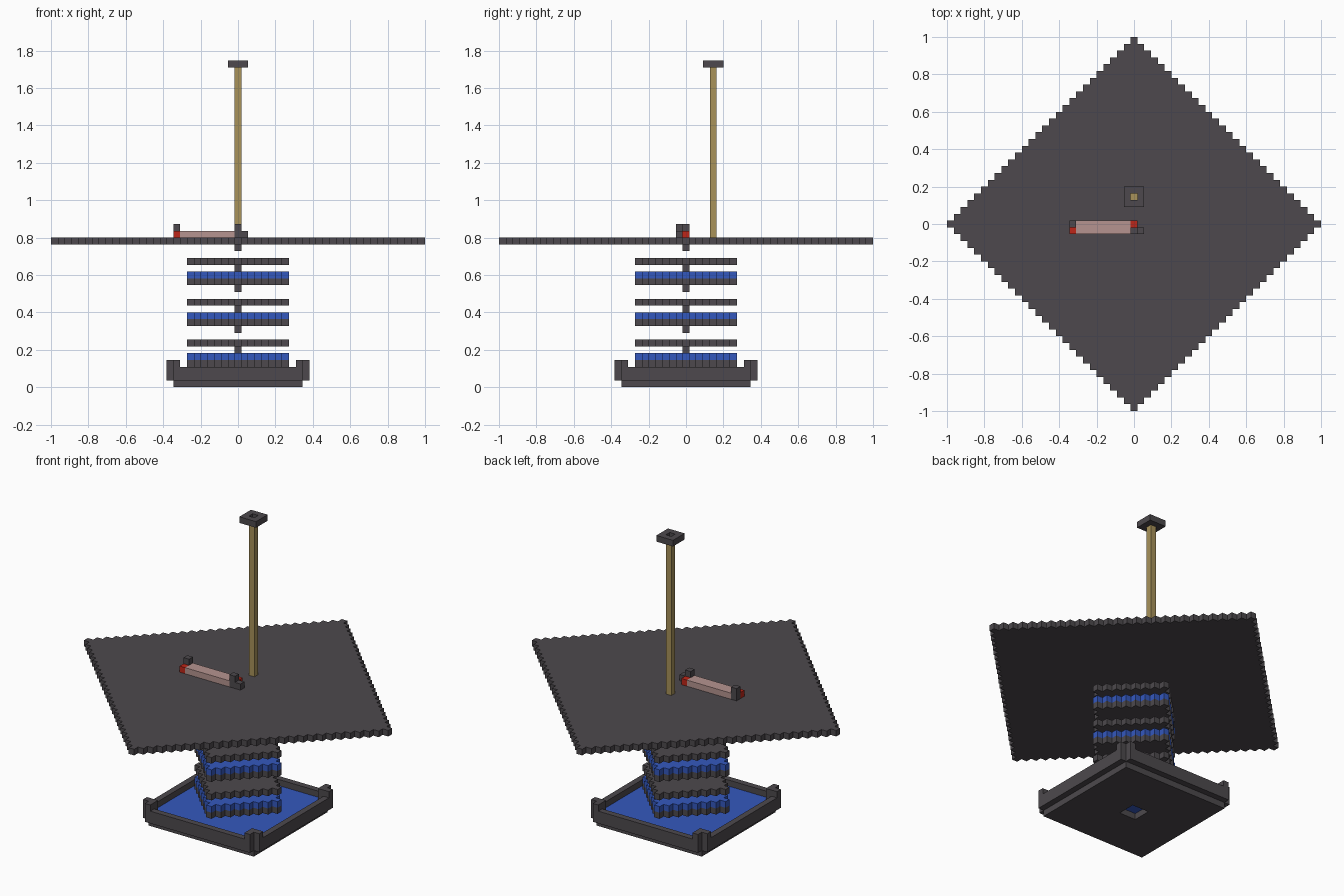
import bpy
import bmesh
from mathutils import Vector

if "Cube" in bpy.data.objects:
    bpy.data.objects.remove(bpy.data.objects["Cube"])

V = 2 / 55  # edge of one block


def material(name, srgb):
    col = [(c / 255 / 12.92) if c < 11 else ((c / 255 + 0.055) / 1.055) ** 2.4 for c in srgb] + [1]
    m = bpy.data.materials.new(name)
    m.use_nodes = True
    m.diffuse_color = col
    m.node_tree.nodes["Principled BSDF"].inputs["Base Color"].default_value = col
    return m


DARK = material("dark_grey", (77, 73, 77))
BLUE = material("blue", (52, 88, 190))
TAN = material("tan", (168, 146, 90))
PINK = material("dusty_pink", (182, 148, 144))
RED = material("red", (190, 38, 24))


def finish(name, bm, mat):
    bmesh.ops.recalc_face_normals(bm, faces=bm.faces)
    mesh = bpy.data.meshes.new(name)
    bm.to_mesh(mesh)
    bm.free()
    mesh.materials.append(mat)
    obj = bpy.data.objects.new(name, mesh)
    bpy.context.collection.objects.link(obj)
    return obj


def blocks(name, mat, *spans):
    """Boxes given as (first cell, last cell), both inclusive."""
    bm = bmesh.new()
    for lo, hi in spans:
        a = Vector((lo[0] - 0.5, lo[1] - 0.5, lo[2])) * V
        b = Vector((hi[0] + 0.5, hi[1] + 0.5, hi[2] + 1)) * V
        for v in bmesh.ops.create_cube(bm, size=1)["verts"]:
            v.co = (a + b) / 2 + Vector(p * q for p, q in zip(v.co, b - a))
    return finish(name, bm, mat)


def diamond(name, mat, r, z):
    """One-block-thick diamond with a stepped outline."""
    quarter = []
    for i in range(r + 1):
        quarter += [(r - i + 0.5, i - 0.5), (r - i + 0.5, i + 0.5)]
    outline = []
    for turn in range(4):
        outline += quarter[1:]
        quarter = [(-y, x) for x, y in quarter]
    bm = bmesh.new()
    face = bm.faces.new([bm.verts.new((x * V, y * V, z * V)) for x, y in outline])
    new = bmesh.ops.extrude_face_region(bm, geom=[face], use_keep_orig=True)["geom"]
    bmesh.ops.translate(bm, vec=(0, 0, V), verts=[g for g in new if isinstance(g, bmesh.types.BMVert)])
    return finish(name, bm, mat)


def frame(cx, cy, outer, inner, z):
    """Four spans making a square slab with a square hole."""
    n = inner + 1
    return [((cx - outer, cy + n, z), (cx + outer, cy + outer, z)),
            ((cx - outer, cy - outer, z), (cx + outer, cy - n, z)),
            ((cx - outer, cy - inner, z), (cx - n, cy + inner, z)),
            ((cx + n, cy - inner, z), (cx + outer, cy + inner, z))]


# Basin: pierced slab, water, walls and corner posts
blocks("basin_slab", DARK, *frame(0, 0, 9, 1, 0))
blocks("basin_water", BLUE, ((-9, -9, 1), (9, 9, 1)))
walls, posts = [], []
for s in (-1, 1):
    walls += [((s * 10, -9, 1), (s * 10, 9, 2)), ((-9, s * 10, 1), (9, s * 10, 2))]
    for t in (-1, 1):
        posts += [((c[0], c[1], z), (c[0], c[1], 3))
                  for c, z in (((s * 10, t * 9), 3), ((s * 9, t * 10), 3), ((s * 9, t * 9), 1))]
blocks("basin_walls", DARK, *walls)
blocks("basin_posts", DARK, *posts)

# Three repeated tiers
for i in range(3):
    z = 3 + 6 * i
    blocks(f"tier_peg_{i}", DARK, ((0, 0, z - 1), (0, 0, z - 1)), ((0, 0, z + 2), (0, 0, z + 2)))
    diamond(f"tier_base_{i}", DARK, 7, z)
    diamond(f"tier_water_{i}", BLUE, 7, z + 1)
    diamond(f"tier_lid_{i}", DARK, 7, z + 3)

# Large top platform
blocks("platform_peg", DARK, ((0, 0, 20), (0, 0, 20)))
diamond("platform", DARK, 27, 21)

# Pole with an open cap
blocks("pole", TAN, ((0, 4, 22), (0, 4, 46)))
blocks("pole_cap", DARK, *frame(0, 4, 1, 0, 47))

# Bar lying on the platform
blocks("bar", PINK, ((-8, -1, 22), (-1, 0, 22)))
blocks("bar_red_ends", RED, ((-9, -1, 22), (-9, -1, 22)), ((0, 0, 22), (0, 0, 22)))
blocks("bar_dark_ends", DARK, ((-9, 0, 22), (-9, 0, 23)), ((0, -1, 22), (0, -1, 23)),
       ((1, -1, 22), (1, -1, 22)))
